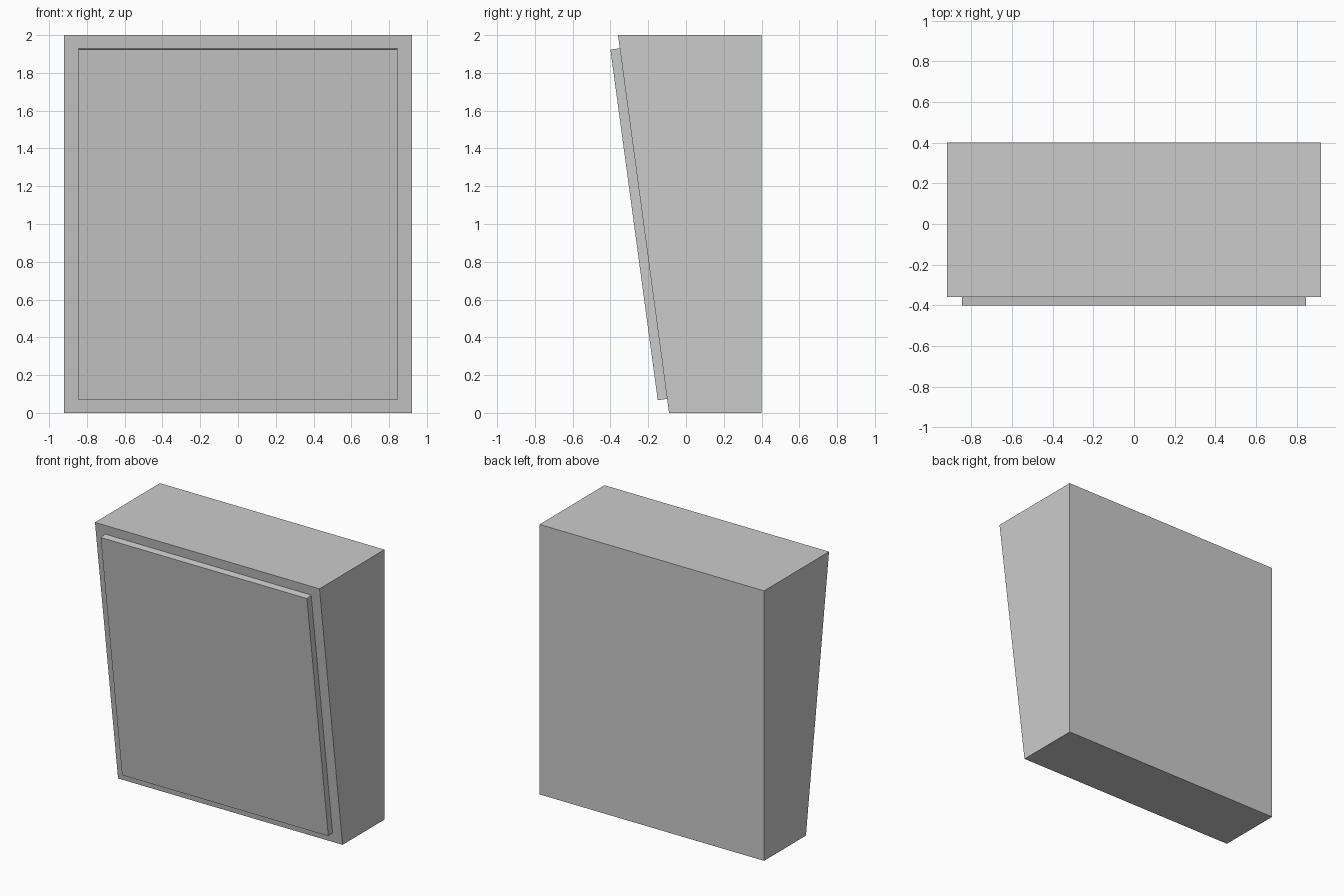
import bpy
import bmesh
from mathutils import Vector

cube = bpy.data.objects.get("Cube")
if cube:
    bpy.data.objects.remove(cube, do_unlink=True)

# Plain grey for the whole model
grey = bpy.data.materials.new("plain_grey")
grey.use_nodes = True
grey.diffuse_color = (0.6, 0.6, 0.6, 1)
grey.node_tree.nodes["Principled BSDF"].inputs["Base Color"].default_value = (0.6, 0.6, 0.6, 1)


def extrude_profile(name, profile, half_width):
    """Extrude a (y, z) side profile symmetrically along x."""
    bm = bmesh.new()
    face = bm.faces.new([bm.verts.new((-half_width, y, z)) for y, z in profile])
    out = bmesh.ops.extrude_face_region(bm, geom=[face])
    verts = [v for v in out["geom"] if isinstance(v, bmesh.types.BMVert)]
    bmesh.ops.translate(bm, verts=verts, vec=(2 * half_width, 0, 0))
    bmesh.ops.recalc_face_normals(bm, faces=bm.faces)
    mesh = bpy.data.meshes.new(name)
    bm.to_mesh(mesh)
    bm.free()
    mesh.materials.append(grey)
    obj = bpy.data.objects.new(name, mesh)
    bpy.context.collection.objects.link(obj)
    return obj


# Cabinet with a forward-leaning front
front_bottom = Vector((-0.09, 0))
front_top = Vector((-0.36, 2))
extrude_profile("cabinet_body", [front_bottom, front_top, (0.4, 2), (0.4, 0)], 0.92)

# Thin front panel lying on the sloped face
slope = front_top - front_bottom
outward = Vector((-slope.y, slope.x)).normalized() * 0.05
low = front_bottom + slope * 0.037
high = front_bottom + slope * 0.965
extrude_profile("front_panel", [low, low + outward, high + outward, high], 0.845)
